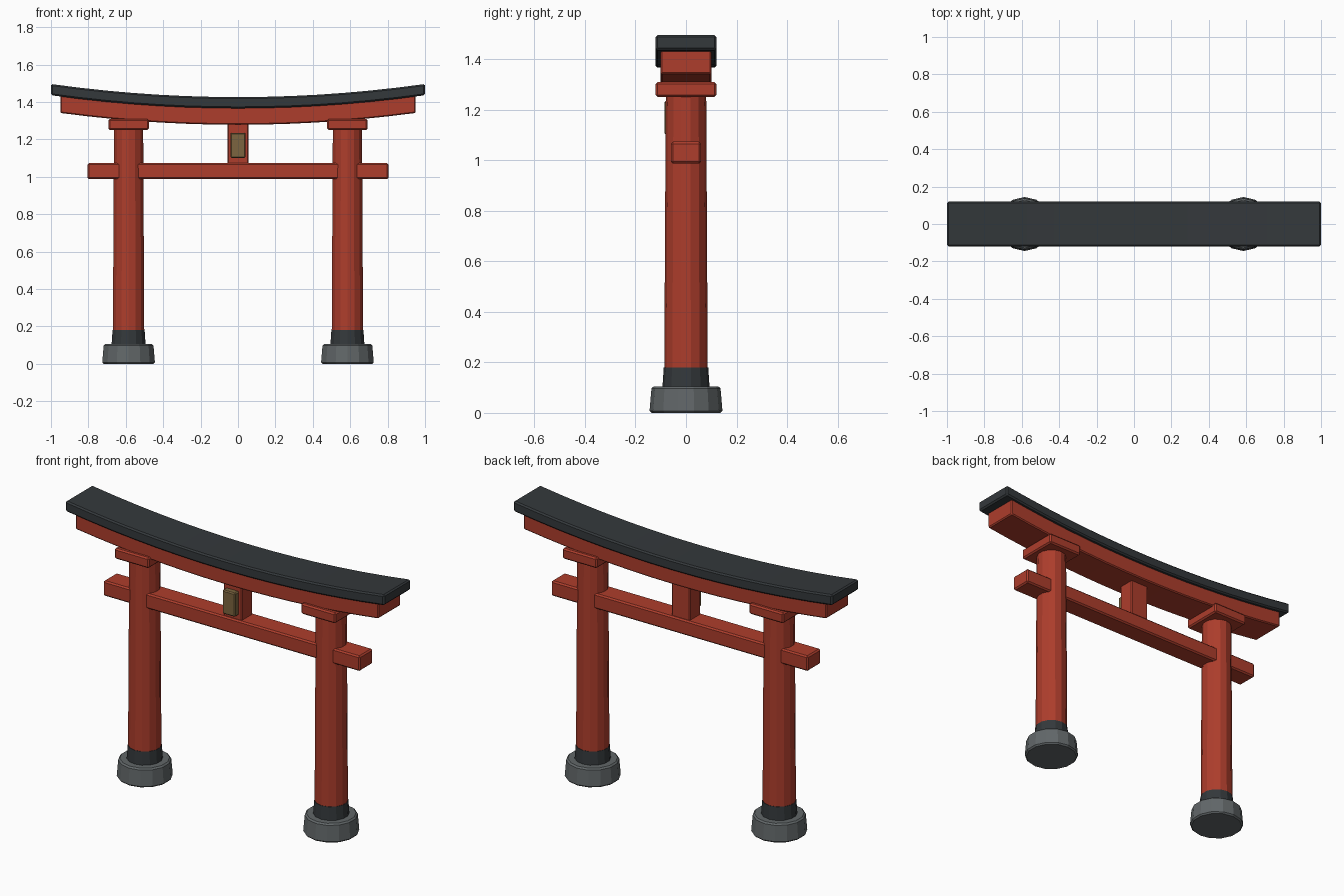
import bpy, bmesh

if "Cube" in bpy.data.objects:
    bpy.data.objects.remove(bpy.data.objects["Cube"])


def material(name, rgb):
    m = bpy.data.materials.new(name)
    m.diffuse_color = (*rgb, 1)
    m.use_nodes = True
    m.node_tree.nodes["Principled BSDF"].inputs["Base Color"].default_value = m.diffuse_color
    return m


RED = material("red_paint", (0.42, 0.047, 0.025))
DARK = material("dark_slate", (0.034, 0.04, 0.044))
STONE = material("grey_stone", (0.12, 0.135, 0.14))
GOLD = material("aged_gold", (0.2, 0.13, 0.05))


def finish(name, bm, mat, bevel=0.0):
    bmesh.ops.recalc_face_normals(bm, faces=bm.faces)
    me = bpy.data.meshes.new(name)
    bm.to_mesh(me)
    bm.free()
    me.materials.append(mat)
    ob = bpy.data.objects.new(name, me)
    bpy.context.collection.objects.link(ob)
    if bevel:
        mod = ob.modifiers.new("bevel", 'BEVEL')
        mod.width = bevel
        mod.segments = 1
        mod.limit_method = 'ANGLE'
        mod.angle_limit = 0.7
    return ob


def box(name, lo, hi, mat, bevel=0.008):
    bm = bmesh.new()
    bmesh.ops.create_cube(bm, size=1)
    for v in bm.verts:
        v.co = [(a + b) / 2 + c * (b - a) for a, b, c in zip(lo, hi, v.co)]
    return finish(name, bm, mat, bevel)


def drum(name, x, z0, z1, r0, r1, mat, bevel=0.0):
    bm = bmesh.new()
    bmesh.ops.create_cone(bm, cap_ends=True, segments=14,
                          radius1=r0, radius2=r1, depth=z1 - z0)
    bmesh.ops.translate(bm, verts=bm.verts, vec=(x, 0, (z0 + z1) / 2))
    return finish(name, bm, mat, bevel)


def curved_beam(name, half_len, half_depth, z0, z1, mat, bevel, steps=14):
    # rectangular section swept along an upward-curving line
    bm = bmesh.new()
    rings = []
    for i in range(steps + 1):
        x = half_len * (2 * i / steps - 1)
        lift = 0.07 * abs(x) ** 2
        rings.append([bm.verts.new((x, y, z + lift)) for y, z in
                      ((-half_depth, z0), (half_depth, z0),
                       (half_depth, z1), (-half_depth, z1))])
    for a, b in zip(rings, rings[1:]):
        for k in range(4):
            n = (k + 1) % 4
            bm.faces.new((a[k], a[n], b[n], b[k]))
    bm.faces.new(rings[0])
    bm.faces.new(rings[-1])
    return finish(name, bm, mat, bevel)


# Posts with stone footing, dark collar and cap block
for side, x in (("left", -0.585), ("right", 0.585)):
    drum(side + "_footing", x, 0, 0.105, 0.145, 0.136, STONE, 0.008)
    drum(side + "_collar", x, 0.09, 0.18, 0.094, 0.088, DARK)
    drum(side + "_post", x, 0.17, 1.26, 0.086, 0.08, RED)
    box(side + "_cap_block", (x - 0.108, -0.12, 1.25), (x + 0.108, 0.12, 1.31), RED)

# Lower tie beam, centre strut and plaque
box("tie_beam", (-0.805, -0.06, 0.987), (0.805, 0.06, 1.073), RED)
box("centre_strut", (-0.057, -0.048, 1.06), (0.057, 0.048, 1.3), RED, 0.005)
box("plaque", (-0.04, -0.085, 1.1), (0.04, -0.045, 1.235), GOLD, 0.006)

# Curved upper beam and roof
curved_beam("upper_beam", 0.95, 0.1, 1.278, 1.375, RED, 0.006)
curved_beam("roof", 1.0, 0.12, 1.366, 1.426, DARK, 0.008)
